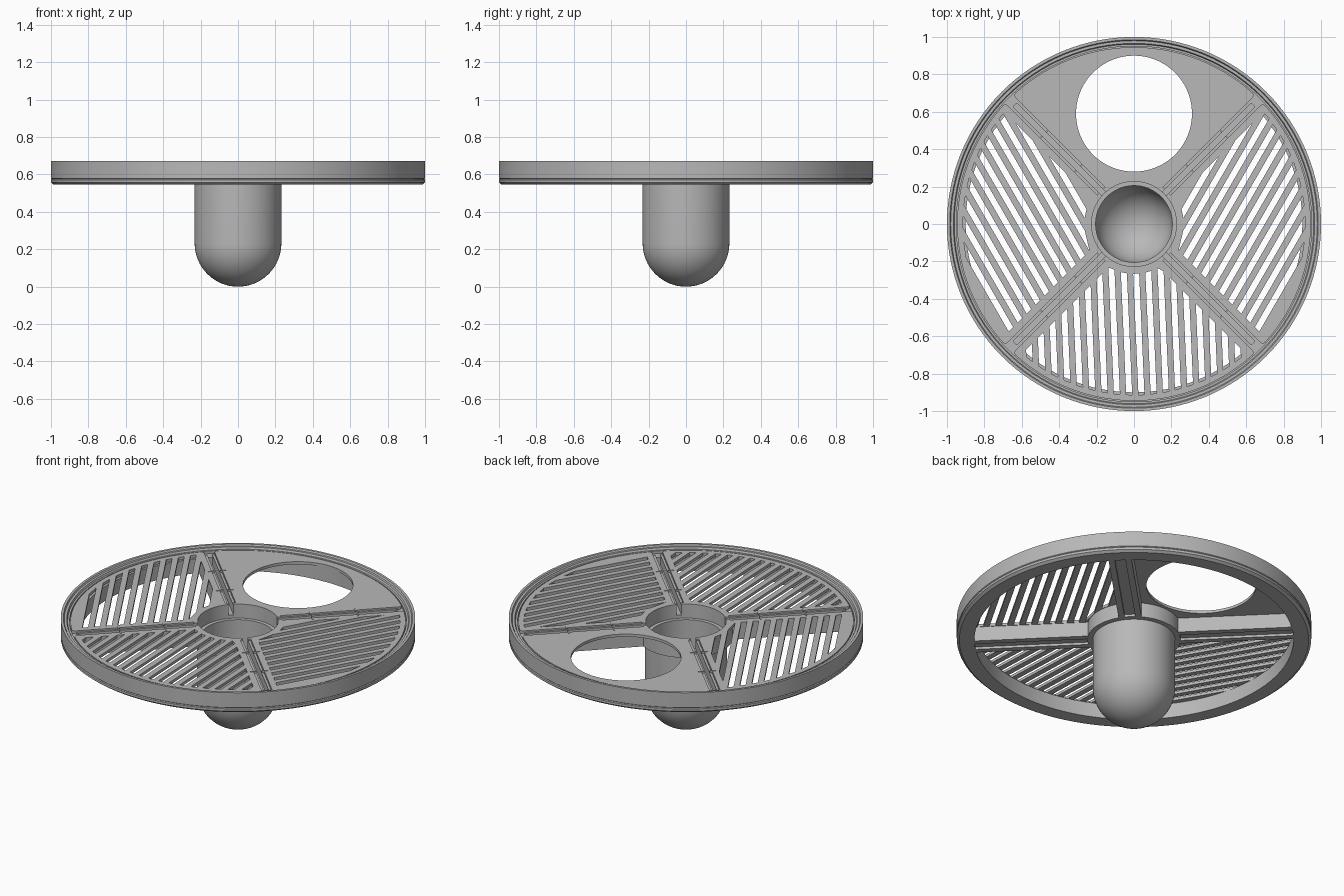
import bpy, bmesh
from math import sin, cos, pi, sqrt, radians
from mathutils import Matrix, Vector

cube = bpy.data.objects.get("Cube")
if cube:
    bpy.data.objects.remove(cube, do_unlink=True)

grey = bpy.data.materials.new("plain grey")
grey.use_nodes = True
grey.diffuse_color = (0.48, 0.48, 0.48, 1)
grey.node_tree.nodes["Principled BSDF"].inputs["Base Color"].default_value = (0.48, 0.48, 0.48, 1)


def finish(name, bm):
    """Turn a bmesh into a named object with the shared material."""
    bmesh.ops.recalc_face_normals(bm, faces=bm.faces)
    mesh = bpy.data.meshes.new(name)
    bm.to_mesh(mesh)
    bm.free()
    mesh.materials.append(grey)
    ob = bpy.data.objects.new(name, mesh)
    bpy.context.collection.objects.link(ob)
    return ob


def activate(ob):
    bpy.ops.object.select_all(action='DESELECT')
    ob.select_set(True)
    bpy.context.view_layer.objects.active = ob


def smooth(ob):
    activate(ob)
    bpy.ops.object.shade_smooth_by_angle(angle=radians(30))


def lathe(name, profile, closed, steps=128):
    """Spin an (r, z) profile about the z axis."""
    bm = bmesh.new()
    verts = [bm.verts.new((r, 0, z)) for r, z in profile]
    pairs = list(zip(verts, verts[1:]))
    if closed:
        pairs.append((verts[-1], verts[0]))
    edges = [bm.edges.new(p) for p in pairs]
    bmesh.ops.spin(bm, geom=verts + edges, cent=(0, 0, 0), axis=(0, 0, 1),
                   angle=2 * pi, steps=steps, use_merge=True)
    bmesh.ops.remove_doubles(bm, verts=bm.verts, dist=1e-5)
    ob = finish(name, bm)
    smooth(ob)
    return ob


def prism(bm, points, z0, z1):
    """Extrude a flat outline upward."""
    face = bm.faces.new([bm.verts.new((x, y, z0)) for x, y in points])
    top = bmesh.ops.extrude_face_region(bm, geom=[face])["geom"]
    bmesh.ops.translate(bm, vec=(0, 0, z1 - z0),
                        verts=[v for v in top if isinstance(v, bmesh.types.BMVert)])


def cut(ob, cutter):
    cutter.hide_render = True
    mod = ob.modifiers.new("cut", 'BOOLEAN')
    mod.operation, mod.solver, mod.object = 'DIFFERENCE', 'EXACT', cutter
    activate(ob)
    bpy.ops.object.modifier_apply(modifier=mod.name)
    bpy.data.objects.remove(cutter, do_unlink=True)


def box(bm, size, loc, angle=0):
    m = Matrix.Rotation(angle, 4, 'Z') @ Matrix.Translation(loc) @ Matrix.Diagonal((*size, 1))
    bmesh.ops.create_cube(bm, size=1, matrix=m)


BASE, SEAT, DECK, TOP = 0.545, 0.635, 0.652, 0.672

# Outer rim with a stepped lip and a fine seam near the bottom
lathe("outer_rim", [(0.9, BASE), (0.985, BASE), (1, 0.557), (1, 0.571), (0.995, 0.575),
                    (1, 0.579), (1, TOP), (0.985, TOP), (0.98, 0.663), (0.966, 0.663),
                    (0.961, DECK), (0.95, DECK), (0.95, SEAT), (0.9, SEAT)], True)

# Round-bottomed cup
R, r = 0.232, 0.205
arc = [i * pi / 32 for i in range(17)]
cup = [(R * sin(a), R - R * cos(a)) for a in arc] + [(R, 0.565), (r, 0.565)]
cup += [(r * sin(a), R - r * cos(a)) for a in reversed(arc)]
lathe("cup", cup, False)

# Collar around the cup mouth, notched where the spokes arrive
collar = lathe("collar", [(0.227, BASE), (0.262, BASE), (0.262, SEAT), (0.25, SEAT),
                          (0.25, DECK), (0.227, DECK)], True)
bm = bmesh.new()
for k in range(4):
    box(bm, (0.1, 0.028, 0.1), (0.25, 0, 0.635), pi / 4 + k * pi / 2)
cut(collar, finish("notch_cutter", bm))
smooth(collar)

# Grooved spokes on the diagonals, with small cross ribs
half = [(0.03, 0.56), (0.03, BASE), (0.065, BASE), (0.065, SEAT), (0.028, SEAT),
        (0.028, 0.643), (0.014, 0.643), (0.014, 0.585)]
section = half + [(-y, z) for y, z in reversed(half)]
for k, name in enumerate(["back_left", "back_right", "front_right", "front_left"]):
    angle = pi / 4 + k * pi / 2
    bm = bmesh.new()
    face = bm.faces.new([bm.verts.new((0.235, y, z)) for y, z in section])
    ext = bmesh.ops.extrude_face_region(bm, geom=[face])["geom"]
    bmesh.ops.translate(bm, vec=(0.685, 0, 0),
                        verts=[v for v in ext if isinstance(v, bmesh.types.BMVert)])
    bmesh.ops.rotate(bm, verts=bm.verts, matrix=Matrix.Rotation(angle, 3, 'Z'))
    for x in (0.42, 0.68):
        for side in (-1, 1):
            box(bm, (0.008, 0.036, 0.02), (x, side * 0.033, 0.645), angle)
    finish(name + "_spoke", bm)


def panel(name, phi):
    """Quarter panel with rounded corners, centred on direction phi."""
    bm = bmesh.new()
    pts = []
    for rad, n, sign in ((0.945, 40, 1), (0.25, 12, -1)):
        # Keep the straight sides a fixed distance from the diagonals
        a = pi / 4 - 0.03 / rad
        pts += [(rad * cos(t), rad * sin(t))
                for t in (sign * a * (2 * i / n - 1) for i in range(n + 1))]
    prism(bm, pts, SEAT, DECK)
    corners = [e for e in bm.edges
               if abs(e.verts[0].co.z - e.verts[1].co.z) > 0.01
               and e.verts[0].co.xy.length > 0.9 and e.calc_face_angle(0) > 1]
    bmesh.ops.bevel(bm, geom=corners, offset=0.018, segments=4, affect='EDGES', profile=0.5)
    bmesh.ops.rotate(bm, verts=bm.verts, matrix=Matrix.Rotation(phi, 3, 'Z'))
    return finish(name, bm)


def runs(offset, phi, tilt):
    """Stretches of a slot edge that stay inside the panel border."""
    d, n = Vector((cos(tilt), sin(tilt))), Vector((-sin(tilt), cos(tilt)))
    found, current = [], []
    for i in range(-480, 481):
        p = d * (i / 500) + n * offset
        x, y = p.x * cos(phi) + p.y * sin(phi), p.y * cos(phi) - p.x * sin(phi)
        if 0.265 < p.length < 0.915 and x - abs(y) > 0.066 * sqrt(2):
            current.append(p)
        elif current:
            found.append((current[0], current[-1]))
            current = []
    return found


# Slotted panels: front and both sides
for name, phi, tilt in (("front_panel", -pi / 2, radians(92.5)),
                        ("left_panel", 0, radians(60)),
                        ("right_panel", pi, radians(120))):
    ob = panel(name, phi)
    bm = bmesh.new()
    for k in range(-15, 16):
        a = runs(k * 0.0655 - 0.016, phi, tilt)
        b = runs(k * 0.0655 + 0.016, phi, tilt)
        if len(a) == len(b):
            for (a0, a1), (b0, b1) in zip(a, b):
                if min((a1 - a0).length, (b1 - b0).length) > 0.03:
                    prism(bm, [a0, a1, b1, b0], 0.6, 0.7)
    cut(ob, finish("slot_cutter", bm))

# Back panel with one large round opening
back = panel("back_panel", pi / 2)
bm = bmesh.new()
bmesh.ops.create_cone(bm, cap_ends=True, segments=96, radius1=0.31, radius2=0.31, depth=0.2,
                      matrix=Matrix.Translation((0, 0.59, 0.64)))
cut(back, finish("hole_cutter", bm))
smooth(back)
